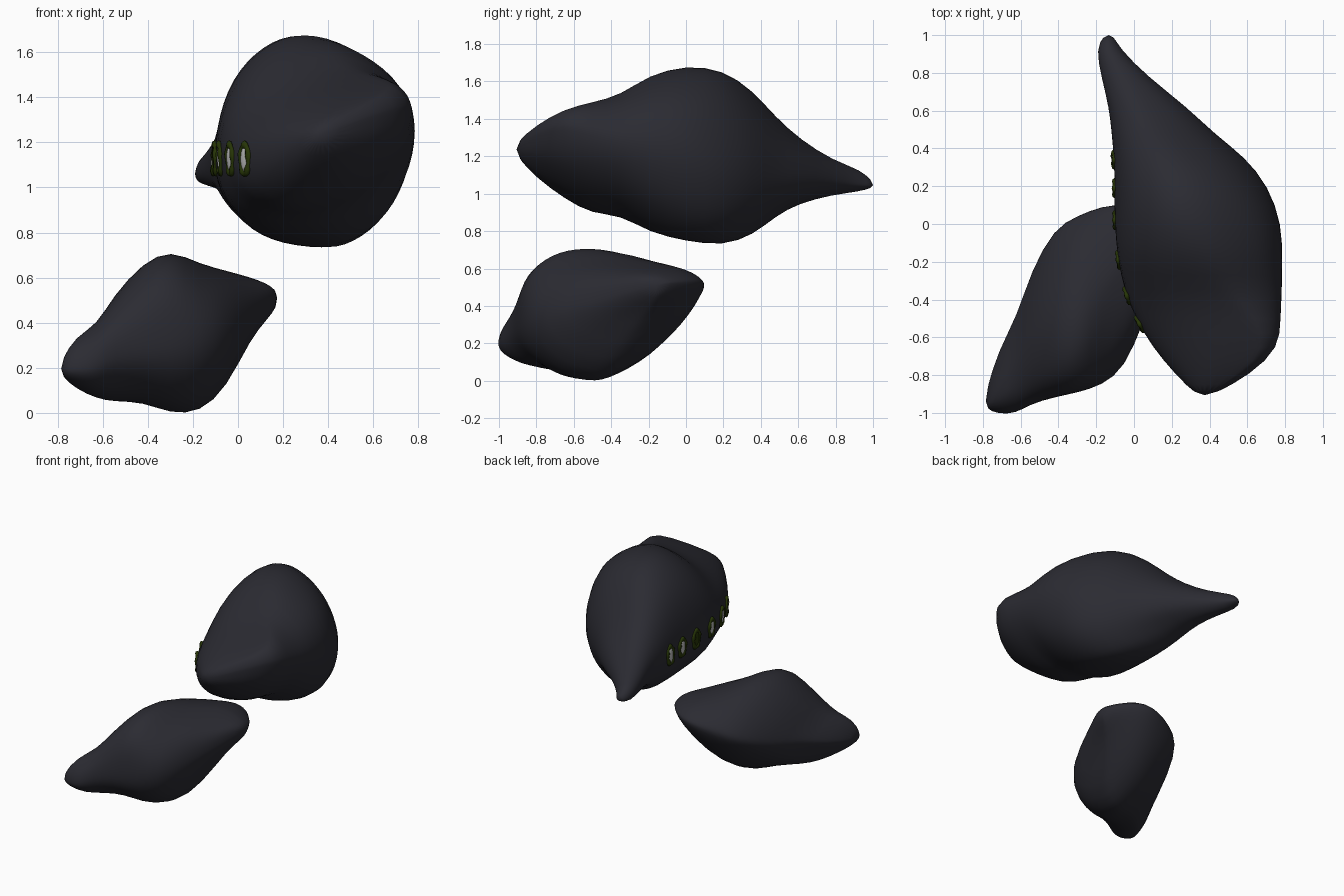
import bpy, bmesh, math
from mathutils import Vector, Matrix, noise

if "Cube" in bpy.data.objects:
    bpy.data.objects.remove(bpy.data.objects["Cube"], do_unlink=True)


def make_material(name, colour):
    mat = bpy.data.materials.new(name)
    mat.use_nodes = True
    mat.diffuse_color = (*colour, 1)
    shader = next(n for n in mat.node_tree.nodes if n.type == 'BSDF_PRINCIPLED')
    shader.inputs["Base Color"].default_value = (*colour, 1)
    shader.inputs["Roughness"].default_value = 0.8
    return mat


rock = make_material("charcoal rock", (0.024, 0.024, 0.032))
moss = make_material("dark moss green", (0.02, 0.036, 0.002))
pane_grey = make_material("pale grey", (0.5, 0.5, 0.5))


def finish(bm, name, mat):
    bmesh.ops.recalc_face_normals(bm, faces=bm.faces)
    mesh = bpy.data.meshes.new(name)
    bm.to_mesh(mesh)
    bm.free()
    mesh.materials.append(mat)
    for face in mesh.polygons:
        face.use_smooth = True
    obj = bpy.data.objects.new(name, mesh)
    bpy.context.collection.objects.link(obj)
    return obj


def section(low, low_z, high, high_z, top, top_z, bottom, bottom_z, powers, steps=7):
    """Closed outline of four rounded quarters joining the extreme points."""
    quarters = [((high, high_z), (top, top_z)), ((low, low_z), (top, top_z)),
                ((low, low_z), (bottom, bottom_z)), ((high, high_z), (bottom, bottom_z))]
    outline = []
    for i, ((side, side_z), (cap, cap_z)) in enumerate(quarters):
        for k in range(steps):
            t = k / steps
            angle = (1 - t if i % 2 else t) * math.pi / 2
            c = max(0, math.cos(angle)) ** powers[i]
            s = max(0, math.sin(angle)) ** powers[i]
            outline.append((cap + (side - cap) * c, side_z + (cap_z - side_z) * s))
    return outline


def loft(name, stations, place, powers):
    """Skin the outlines of all stations, close both ends and roughen slightly."""
    bm = bmesh.new()
    rings = [[bm.verts.new(place(st[0], a, z)) for a, z in section(*st[1:], powers)]
             for st in stations]
    for first, second in zip(rings, rings[1:]):
        for i in range(len(first)):
            j = (i + 1) % len(first)
            bm.faces.new((first[i], first[j], second[j], second[i]))
    bm.faces.new(rings[0])
    bm.faces.new(rings[-1])
    for v in bm.verts:
        v.co += noise.noise_vector(v.co * 5) * 0.012
    obj = finish(bm, name, rock)
    smooth = obj.modifiers.new("smooth", 'SUBSURF')
    smooth.levels = smooth.render_levels = 1
    return obj


# Large boulder: y, then left, right, top and bottom points of each outline
large = [
    (-.91, .34, 1.23, .42, 1.25, .38, 1.28, .38, 1.2),
    (-.8, .22, 1.2, .62, 1.32, .55, 1.37, .34, 1.08),
    (-.65, .09, 1.15, .77, 1.36, .7, 1.45, .29, .97),
    (-.5, 0, 1.13, .78, 1.32, .62, 1.49, .27, .89),
    (-.35, -.05, 1.13, .78, 1.28, .45, 1.53, .28, .89),
    (-.2, -.09, 1.13, .79, 1.25, .35, 1.64, .34, .79),
    (0, -.11, 1.15, .79, 1.23, .29, 1.69, .42, .74),
    (.2, -.1, 1.15, .72, 1.14, .26, 1.67, .4, .72),
    (.36, -.11, 1.12, .59, 1.1, .2, 1.55, .27, .78),
    (.48, -.12, 1.1, .43, 1.1, .11, 1.41, .14, .88),
    (.61, -.14, 1.1, .29, 1.1, .05, 1.29, .08, .95),
    (.78, -.17, 1.08, .08, 1.08, -.05, 1.18, -.03, 1),
    (.93, -.2, 1.06, -.07, 1.05, -.14, 1.13, -.14, 1.01),
    (1, -.16, 1.04, -.11, 1.04, -.13, 1.06, -.13, 1.03)]
boulder = loft("large_boulder", large, lambda y, x, z: (x, y, z), (1.08, 1, .88, 1.08))

# Small boulder: x, then front, back, top and bottom points of each outline
small = [
    (-.79, -.98, .2, -.9, .2, -.95, .24, -.95, .17),
    (-.72, -1.01, .2, -.67, .24, -.88, .34, -.85, .11),
    (-.62, -1, .2, -.48, .3, -.75, .39, -.7, .06),
    (-.55, -.95, .25, -.25, .33, -.6, .52, -.65, .05),
    (-.42, -.92, .3, -.02, .42, -.58, .67, -.55, .04),
    (-.3, -.9, .33, .05, .46, -.58, .73, -.5, -.01),
    (-.17, -.86, .35, .1, .5, -.4, .66, -.46, 0),
    (-.05, -.77, .37, .11, .52, -.19, .63, -.42, .11),
    (.05, -.52, .42, .05, .53, -.15, .6, -.26, .33),
    (.13, -.32, .48, -.04, .53, -.15, .58, -.18, .42),
    (.18, -.2, .51, -.11, .53, -.15, .55, -.15, .48)]
loft("small_boulder", small, lambda x, y, z: (x, y, z), (1.25, .92, 1, 1.4))


def oval_ring(name, frame, width, height, tube):
    """Uneven flattened oval hoop in the plane of the frame's first two axes."""
    bm = bmesh.new()
    around, across = 20, 8
    grid = []
    for i in range(around):
        a = math.tau * i / around
        r = tube * (1 + 0.25 * math.sin(a * 5))
        grid.append([bm.verts.new(frame @ Vector((
            (width + r * math.cos(b)) * math.cos(a),
            (height + r * math.cos(b)) * math.sin(a),
            r * 0.7 * math.sin(b)))) for b in (math.tau * k / across for k in range(across))])
    for i in range(around):
        for k in range(across):
            n, m = (i + 1) % around, (k + 1) % across
            bm.faces.new((grid[i][k], grid[n][k], grid[n][m], grid[i][m]))
    finish(bm, name, moss)


# Row of mossy oval rings with pale panes, seated on the flank
depsgraph = bpy.context.evaluated_depsgraph_get()
flank = boulder.evaluated_get(depsgraph)
for number, y in enumerate((.34, .19, .02, -.19, -.38, -.53), 1):
    hit, centre, out, face = flank.ray_cast(Vector((-1, y, 1.125)), Vector((1, 0, 0)))
    along = Vector((0, 0, 1)).cross(out).normalized()
    up = out.cross(along)
    frame = Matrix.Translation(centre) @ Matrix((along, up, out)).transposed().to_4x4()
    oval_ring(f"moss_ring_{number}", frame, 0.036, 0.064, 0.016)
    bm = bmesh.new()
    bmesh.ops.create_uvsphere(bm, u_segments=16, v_segments=8, radius=1,
                              matrix=frame @ Matrix.Diagonal((.032, .058, .012, 1)))
    finish(bm, f"ring_pane_{number}", moss if number == 3 else pane_grey)
